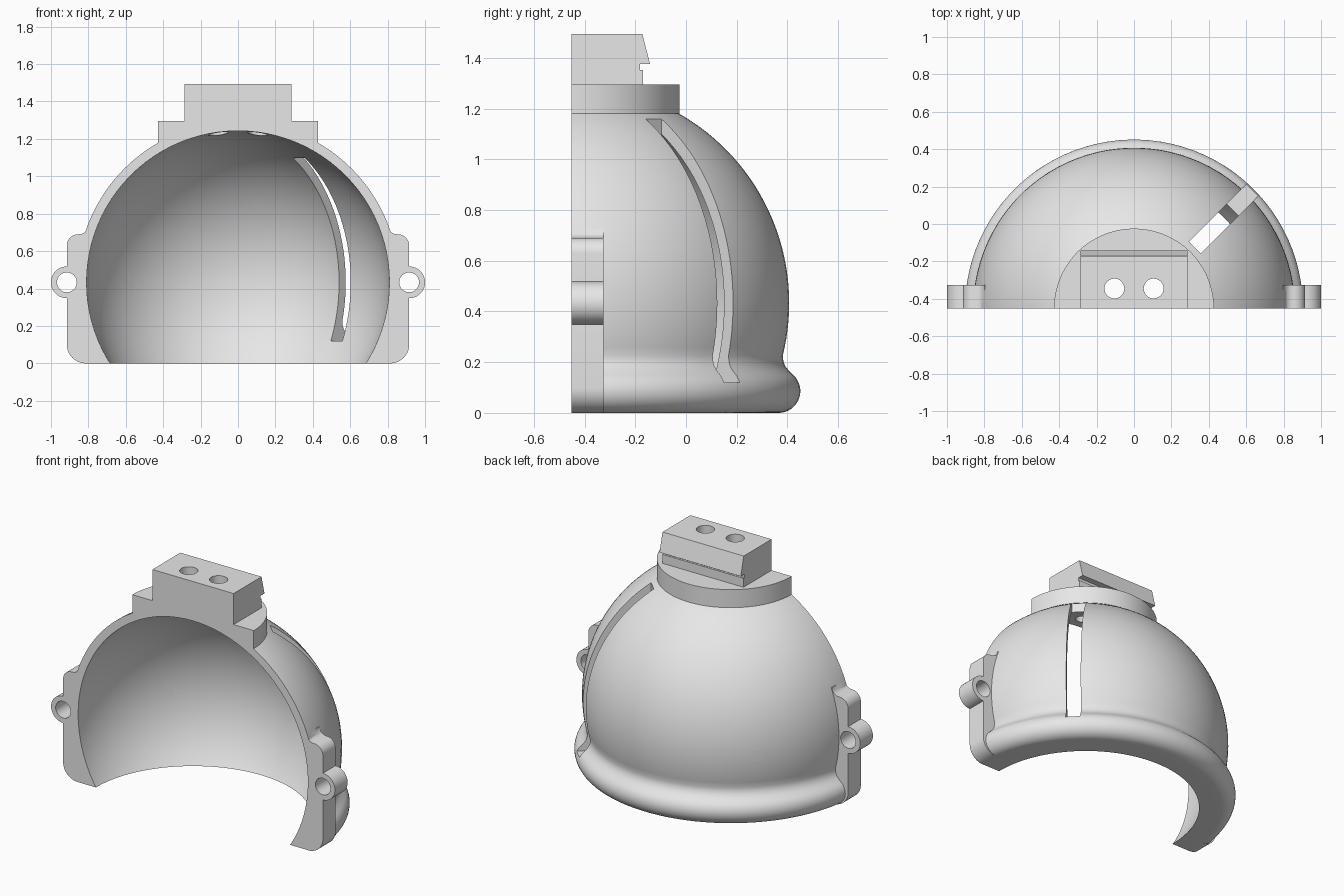
import bpy, bmesh, math
from mathutils import Matrix, Vector

if "Cube" in bpy.data.objects:
    bpy.data.objects.remove(bpy.data.objects["Cube"], do_unlink=True)

FRONT = -0.4525          # flat cut plane, also the dome axis
MID = 0.433              # height of the dome centre
OUTER, INNER = 0.86, 0.81
SEGMENTS = 96

grey = bpy.data.materials.new("plain grey")
grey.use_nodes = True
grey.diffuse_color = (0.8, 0.8, 0.8, 1)
grey.node_tree.nodes["Principled BSDF"].inputs["Base Color"].default_value = (0.8, 0.8, 0.8, 1)


def finish(bm, name):
    bmesh.ops.recalc_face_normals(bm, faces=bm.faces)
    mesh = bpy.data.meshes.new(name)
    bm.to_mesh(mesh)
    bm.free()
    mesh.materials.append(grey)
    obj = bpy.data.objects.new(name, mesh)
    bpy.context.collection.objects.link(obj)
    return obj


def arc(cx, cz, r, start, end, steps):
    angles = [math.radians(start + (end - start) * i / steps) for i in range(steps + 1)]
    return [(cx + r * math.cos(a), cz + r * math.sin(a)) for a in angles]


def lathe(name, profile):
    bm = bmesh.new()
    verts = [bm.verts.new((r, 0, z)) for r, z in profile]
    edges = [bm.edges.new(pair) for pair in zip(verts, verts[1:])]
    bmesh.ops.spin(bm, geom=verts + edges, cent=(0, 0, 0), axis=(0, 0, 1),
                   angle=math.tau, steps=SEGMENTS)
    bmesh.ops.remove_doubles(bm, verts=bm.verts, dist=1e-5)
    turn = Matrix.Rotation(math.pi / SEGMENTS, 4, 'Z')
    bm.transform(Matrix.Translation((0, FRONT, 0)) @ turn)
    return finish(bm, name)


def extrude(name, outline, start, offset):
    """Close an outline of 3D points and sweep it along an offset."""
    bm = bmesh.new()
    face = bm.faces.new([bm.verts.new(Vector(p) + Vector(start)) for p in outline])
    swept = bmesh.ops.extrude_face_region(bm, geom=[face])["geom"]
    moved = [v for v in swept if isinstance(v, bmesh.types.BMVert)]
    bmesh.ops.translate(bm, verts=moved, vec=offset)
    return finish(bm, name)


def rod(name, radius, centre, axis, length):
    bm = bmesh.new()
    bmesh.ops.create_cone(bm, cap_ends=True, segments=40, radius1=radius,
                          radius2=radius, depth=length)
    turn = Vector((0, 0, 1)).rotation_difference(Vector(axis)).to_matrix().to_4x4()
    bm.transform(Matrix.Translation(centre) @ turn)
    return finish(bm, name)


def box(name, centre, size, angle=0):
    bm = bmesh.new()
    bmesh.ops.create_cube(bm, size=1)
    bm.transform(Matrix.Translation(centre) @ Matrix.Rotation(angle, 4, 'Z')
                 @ Matrix.Diagonal((*size, 1)))
    return finish(bm, name)


def combine(target, tool, operation):
    mod = target.modifiers.new(tool.name, 'BOOLEAN')
    mod.operation, mod.solver, mod.object = operation, 'EXACT', tool
    bpy.context.view_layer.objects.active = target
    bpy.ops.object.modifier_apply(modifier=mod.name)
    bpy.data.objects.remove(tool, do_unlink=True)


# Dome with rolled rim and top collar
cap = math.degrees(math.asin((1.181 - MID) / OUTER))
low = math.degrees(math.asin((0.225 - MID) / OUTER))
profile = [(0, 0)] + arc(0.818, 0.086, 0.086, -90, 48, 16)
profile += [(0.857, 0.168), (0.844, 0.185), (0.837, 0.204)]
profile += arc(0, MID, OUTER, low, cap, 32)
profile += [(0.428, 1.181), (0.428, 1.296), (0, 1.296)]
shell = lathe("half_dome_shell", profile)

# Top block with slanted, grooved back
side = [(-0.6, 1.2), (-0.17, 1.2), (-0.17, 1.353), (-0.181, 1.353),
        (-0.181, 1.376), (-0.142, 1.376), (-0.172, 1.494), (-0.6, 1.494)]
combine(shell, extrude("top_block", [(0, y, z) for y, z in side],
                       (-0.286, 0, 0), (0.572, 0, 0)), 'UNION')

# Side flanges and lugs, mirrored
flange = [(0.5, 0)] + arc(0.815, 0.1, 0.1, -90, 0, 10) + arc(0.855, 0.63, 0.06, 0, 90, 10)
flange += arc(0.85, 0.74, 0.05, 260, 185, 6) + [(0.5, 0.735)]
BACK = -0.325
for s in (-1, 1):
    combine(shell, extrude("flange", [(s * x, 0, z) for x, z in flange],
                           (0, BACK, 0), (0, -0.3, 0)), 'UNION')
    combine(shell, rod("lug", 0.085, (s * 0.915, BACK - 0.15, MID), (0, 1, 0), 0.3), 'UNION')

# Hollow inside
combine(shell, lathe("hollow", arc(0, MID, INNER, -90, 90, 48)), 'DIFFERENCE')

# Bolt holes through lugs and block
for s in (-1, 1):
    combine(shell, rod("lug_hole", 0.053, (s * 0.915, FRONT, MID), (0, 1, 0), 1), 'DIFFERENCE')
    combine(shell, rod("block_hole", 0.053, (s * 0.105, -0.345, 1.35), (0, 0, 1), 0.6), 'DIFFERENCE')

# Vertical slot on one side, small round hole on the other
d = math.sqrt(0.5)
combine(shell, box("slot", (0.86 * d, FRONT + 0.86 * d, 0.92), (0.8, 0.088, 1.6),
                   math.pi / 4), 'DIFFERENCE')
combine(shell, rod("side_hole", 0.04, (-0.83 * d, FRONT + 0.83 * d, MID), (-1, 1, 0), 0.4), 'DIFFERENCE')

# Flat front
combine(shell, box("front_cut", (0, FRONT - 1, 0.7), (4, 2, 4)), 'DIFFERENCE')

bpy.ops.object.select_all(action='DESELECT')
shell.select_set(True)
bpy.context.view_layer.objects.active = shell
bpy.ops.object.shade_smooth_by_angle(angle=math.radians(30))
